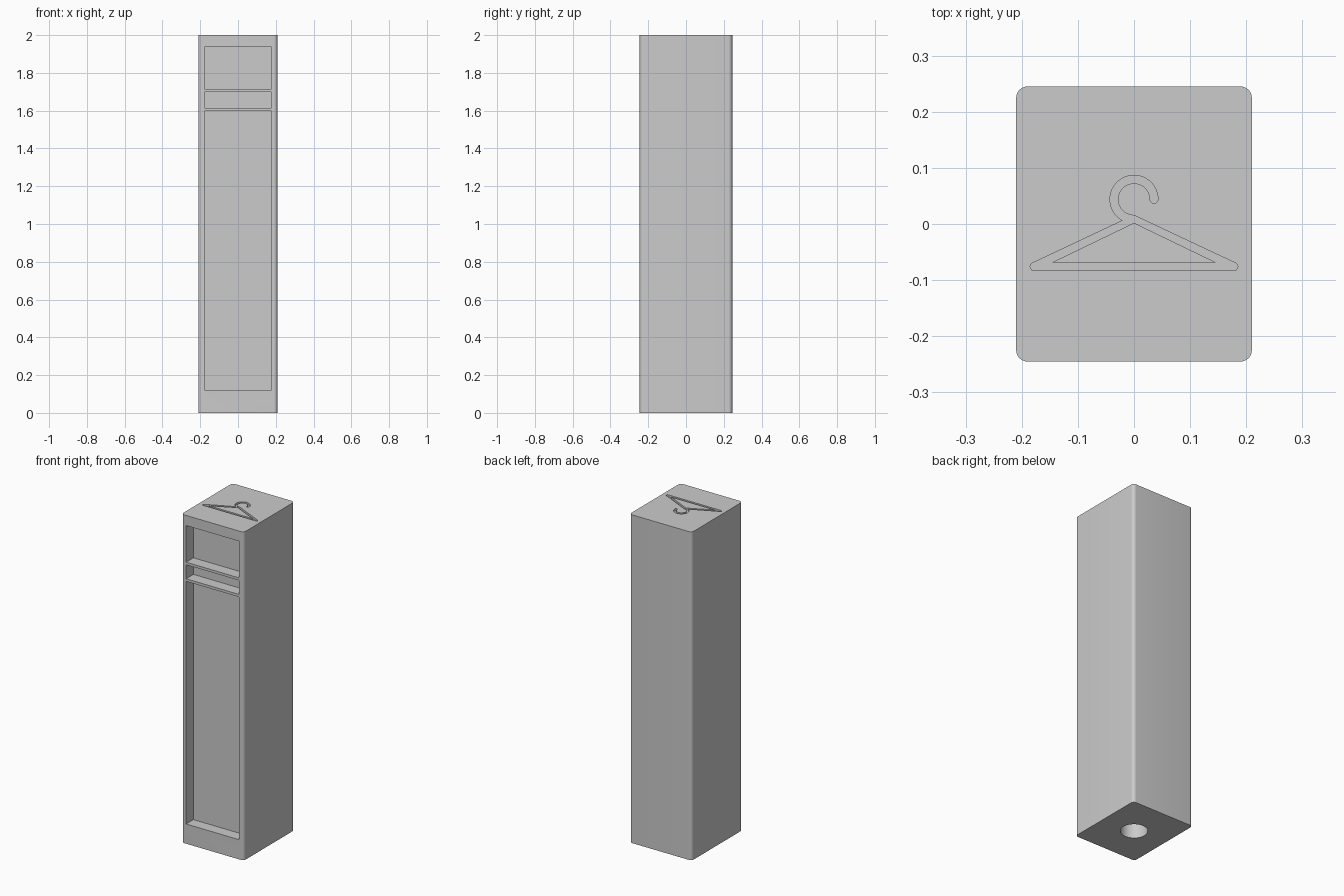
import bpy, bmesh
from math import radians, cos, sin, atan
from mathutils import Vector

cube = bpy.data.objects.get("Cube")
if cube:
    bpy.data.objects.remove(cube, do_unlink=True)

W, D, H = 0.42, 0.49, 2.0      # cabinet width, depth, height
RECESS = 0.07                  # depth of the front openings
ENGRAVE = 0.012                # depth of the hanger groove

grey = bpy.data.materials.new("light grey")
grey.use_nodes = True
colour = (0.6, 0.6, 0.6, 1)
grey.diffuse_color = colour
grey.node_tree.nodes["Principled BSDF"].inputs["Base Color"].default_value = colour


def mesh_object(name, bm):
    mesh = bpy.data.meshes.new(name)
    bmesh.ops.recalc_face_normals(bm, faces=bm.faces)
    bm.to_mesh(mesh)
    bm.free()
    mesh.materials.append(grey)
    ob = bpy.data.objects.new(name, mesh)
    bpy.context.collection.objects.link(ob)
    return ob


def box(name, x0, x1, y0, y1, z0, z1, corner=0):
    bm = bmesh.new()
    bmesh.ops.create_cube(bm, size=1)
    for v in bm.verts:
        v.co = Vector(((x0 + x1) / 2 + v.co.x * (x1 - x0),
                       (y0 + y1) / 2 + v.co.y * (y1 - y0),
                       (z0 + z1) / 2 + v.co.z * (z1 - z0)))
    if corner:
        upright = [e for e in bm.edges
                   if abs(e.verts[0].co.z - e.verts[1].co.z) > 0.1]
        bmesh.ops.bevel(bm, geom=upright, offset=corner, segments=8,
                        profile=0.5, affect='EDGES')
    return mesh_object(name, bm)


def arc(cx, cy, r, a0, a1, n):
    angles = [radians(a0 + (a1 - a0) * i / n) for i in range(n + 1)]
    return [(cx + r * cos(a), cy + r * sin(a)) for a in angles]


def prism(name, points, z0, z1):
    bm = bmesh.new()
    face = bm.faces.new([bm.verts.new((x, y, z0)) for x, y in points])
    top = bmesh.ops.extrude_face_region(bm, geom=[face])["geom"]
    bmesh.ops.translate(bm, vec=(0, 0, z1 - z0),
                        verts=[v for v in top if isinstance(v, bmesh.types.BMVert)])
    return mesh_object(name, bm)


def cut(target, cutter):
    cutter.hide_render = True
    mod = target.modifiers.new("cut", 'BOOLEAN')
    mod.operation = 'DIFFERENCE'
    mod.solver = 'EXACT'
    mod.object = cutter
    bpy.context.view_layer.objects.active = target
    bpy.ops.object.modifier_apply(modifier=mod.name)
    bpy.data.objects.remove(cutter, do_unlink=True)


# Cabinet body with rounded upright edges
cabinet = box("locker_cabinet", -W / 2, W / 2, -D / 2, D / 2, 0, H, corner=0.02)

# Three front openings, separated by thin shelves
for z0, z1 in ((0.12, 1.598), (1.614, 1.699), (1.715, 1.938)):
    cut(cabinet, box("opening_cutter", -0.178, 0.178,
                     -D / 2 - 0.1, -D / 2 + RECESS, z0, z1))

# Round socket in the underside
cut(cabinet, prism("socket_cutter", arc(0, 0, 0.075, 0, 352.5, 47), -0.1, 0.2))

# Coat hanger groove: hook, sloping arms and bar, around a triangular centre
tilt = 90 - atan(0.483) * 57.2958
outline = (arc(0, 0.044, 0.0428, 0, 242, 30)
           + arc(-0.178, -0.076, 0.007, 180 - tilt, 270, 8)
           + arc(0.178, -0.076, 0.007, -90, tilt, 8)
           + arc(0, 0.044, 0.0286, 270, 0, 30)
           + arc(0.0357, 0.044, 0.0071, 180, 360, 8)[1:-1])
hanger = prism("hanger_cutter", outline, H - ENGRAVE, H + 0.1)
cut(hanger, prism("hanger_centre", [(-0.147, -0.069), (0.147, -0.069), (0, 0.002)],
                  H - 0.2, H + 0.2))
cut(cabinet, hanger)

# Smooth the rounded edges, keep the rest crisp
bpy.ops.object.select_all(action='DESELECT')
cabinet.select_set(True)
bpy.context.view_layer.objects.active = cabinet
bpy.ops.object.shade_smooth_by_angle(angle=radians(30))
